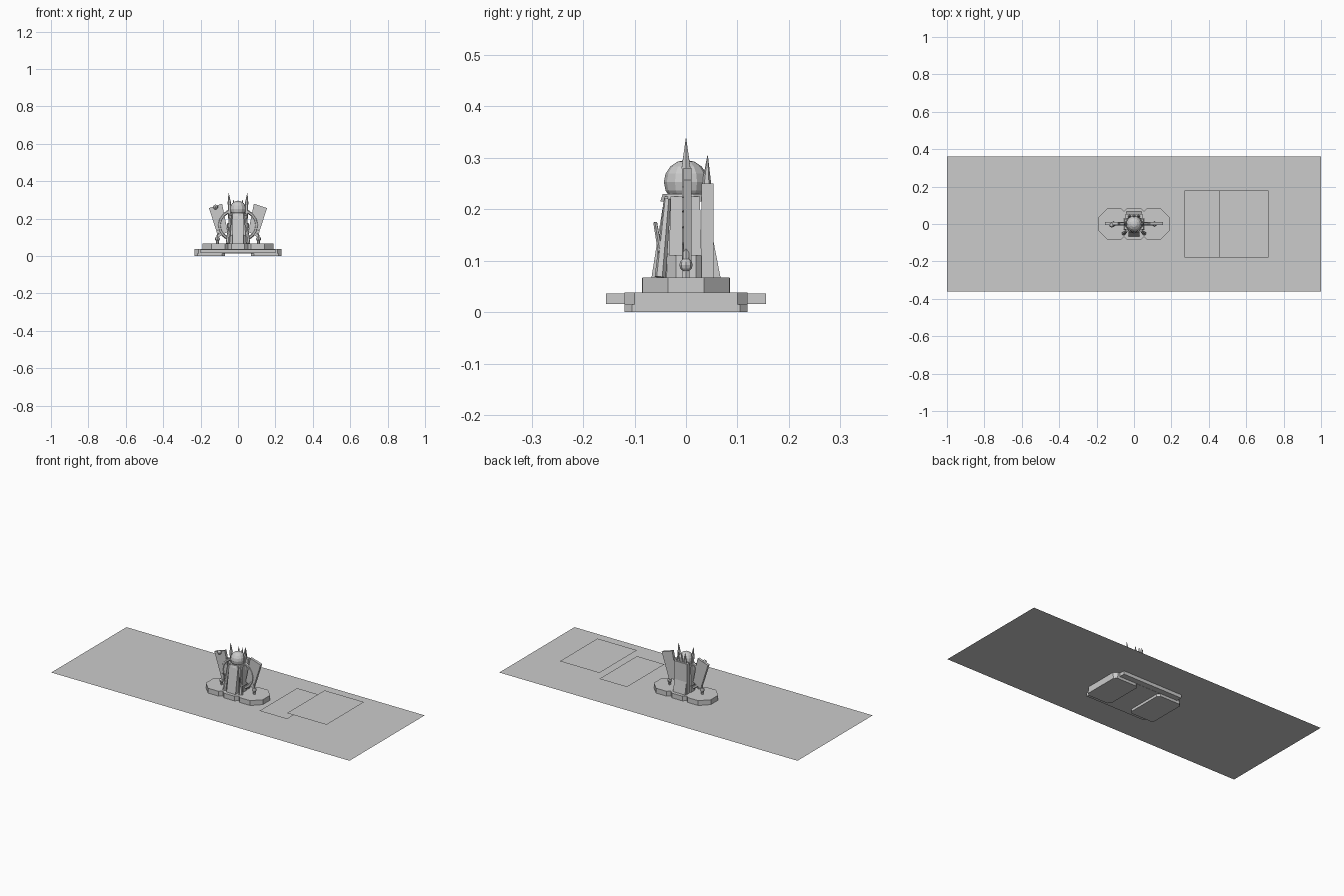
import bpy, bmesh, math
from mathutils import Vector, Matrix

if "Cube" in bpy.data.objects:
    bpy.data.objects.remove(bpy.data.objects["Cube"])


def make(name, bm):
    bmesh.ops.recalc_face_normals(bm, faces=bm.faces[:])
    me = bpy.data.meshes.new(name)
    bm.to_mesh(me)
    bm.free()
    ob = bpy.data.objects.new(name, me)
    bpy.context.collection.objects.link(ob)
    return ob


def sheet(name, x0, x1, y, z):
    bm = bmesh.new()
    bm.faces.new([bm.verts.new(p) for p in ((x0, -y, z), (x1, -y, z), (x1, y, z), (x0, y, z))])
    return make(name, bm)


def prism(name, pts, lo, hi, axis='Z', scale=(1, 1)):
    """Extrude a profile along an axis; scale tapers the far end."""
    def place(a, b, c):
        return (a, b, c) if axis == 'Z' else (a, c, b) if axis == 'Y' else (c, a, b)
    bm = bmesh.new()
    bot = [bm.verts.new(place(a, b, lo)) for a, b in pts]
    top = [bm.verts.new(place(a * scale[0], b * scale[1], hi)) for a, b in pts]
    bm.faces.new(bot)
    bm.faces.new(top)
    n = len(pts)
    for i in range(n):
        j = (i + 1) % n
        bm.faces.new((bot[i], bot[j], top[j], top[i]))
    return make(name, bm)


def box(name, x0, x1, y0, y1, z0, z1):
    return prism(name, [(x0, y0), (x1, y0), (x1, y1), (x0, y1)], z0, z1)


def chamfered(x0, x1, y, c):
    return [(x0 + c, -y), (x1 - c, -y), (x1, -y + c), (x1, y - c),
            (x1 - c, y), (x0 + c, y), (x0, y - c), (x0, -y + c)]


def ngon(cx, r, n):
    r /= math.cos(math.pi / n)
    return [(cx + r * math.cos(math.tau * (i + .5) / n), r * math.sin(math.tau * (i + .5) / n))
            for i in range(n)]


def rod(name, a, b, r1, r2, n=6):
    a, b = Vector(a), Vector(b)
    d = b - a
    bm = bmesh.new()
    m = Matrix.Translation((a + b) / 2) @ d.to_track_quat('Z', 'Y').to_matrix().to_4x4()
    bmesh.ops.create_cone(bm, cap_ends=True, segments=n, radius1=r1, radius2=r2,
                          depth=d.length, matrix=m)
    return make(name, bm)


def ball(name, p, r, u=8, v=6):
    bm = bmesh.new()
    bmesh.ops.create_uvsphere(bm, u_segments=u, v_segments=v, radius=r,
                              matrix=Matrix.Translation(p))
    return make(name, bm)


# Large ground sheet and two floating card sheets
sheet("ground_sheet", -1, 1, .36, .0385)
sheet("near_card", .27, .455, .18, .077)
sheet("far_card", .455, .72, .18, .113)

# Chassis under the sheet, its feet and end bars
prism("chassis", chamfered(-.232, .232, .12, .02), .015, .038)
for s in (-1, 1):
    xs = sorted((s * .07, s * .232))
    prism("foot_pad", chamfered(xs[0], xs[1], .12, .015), 0, .015)
    ys = sorted((s * .115, s * .155))
    box("end_bar", -.2, .2, ys[0], ys[1], .016, .036)

# Three-lobed pedestal
prism("pedestal_middle", ngon(0, .0855, 8), .038, .067)
for s in (-1, 1):
    prism("pedestal_lobe", ngon(s * .106, .085, 8), .038, .068)

# Tower body
prism("body_skirt", ngon(0, .048, 8), .068, .113, scale=(.95, 1))
prism("body", [(-.055, -.033), (.055, -.033), (.055, .03), (-.055, .03)], .11, .225,
      scale=(.9, .9))
prism("front_robe", [(-.067, .068), (-.03, .068), (-.03, .225), (-.042, .225)],
      -.03, .03, 'X')
box("back_wall", -.045, .045, .03, .053, .068, .25)
prism("back_buttress", [(.04, .068), (.067, .068), (.053, .14), (.04, .14)], -.04, .04, 'X')

# Faceted head and collar
rod("collar", (0, 0, .215), (0, 0, .23), .05, .045, 10)
ball("head", (0, 0, .253), .043, 12, 8)

# Crown spikes
for x in (-.024, 0, .024):
    rod("back_spike", (x, .04, .25), (x, .042, .305), .009, .0005)
for s in (-1, 1):
    rod("horn_post", (s * .045, 0, .2), (s * .046, 0, .285), .008, .009)
    rod("horn_tip", (s * .046, 0, .28), (s * .05, 0, .338), .01, .0005)
    # Side panel leaning outwards
    prism("side_panel", [(s * .055, .13), (s * .105, .1), (s * .155, .257), (s * .085, .28)],
          -.005, .011, 'Y')
    # Curved arm around the body
    arc = [(s * .1 * math.cos(t), 0, .165 + .085 * math.sin(t))
           for t in [math.radians(-60 + 20 * i) for i in range(7)]]
    for a, b in zip(arc, arc[1:]):
        rod("arm_segment", a, b, .009, .009)
    ball("foot_ball", (s * .11, 0, .092), .013)
    rod("foot_stem", (s * .11, 0, .066), (s * .105, 0, .14), .008, .006)
    rod("front_stave", (s * .05, -.048, .105), (s * .055, -.06, .175), .005, .004)
    rod("robe_edge", (s * .055, -.05, .068), (s * .038, -.036, .22), .011, .007)
ball("panel_knob", (-.12, -.006, .262), .013)
